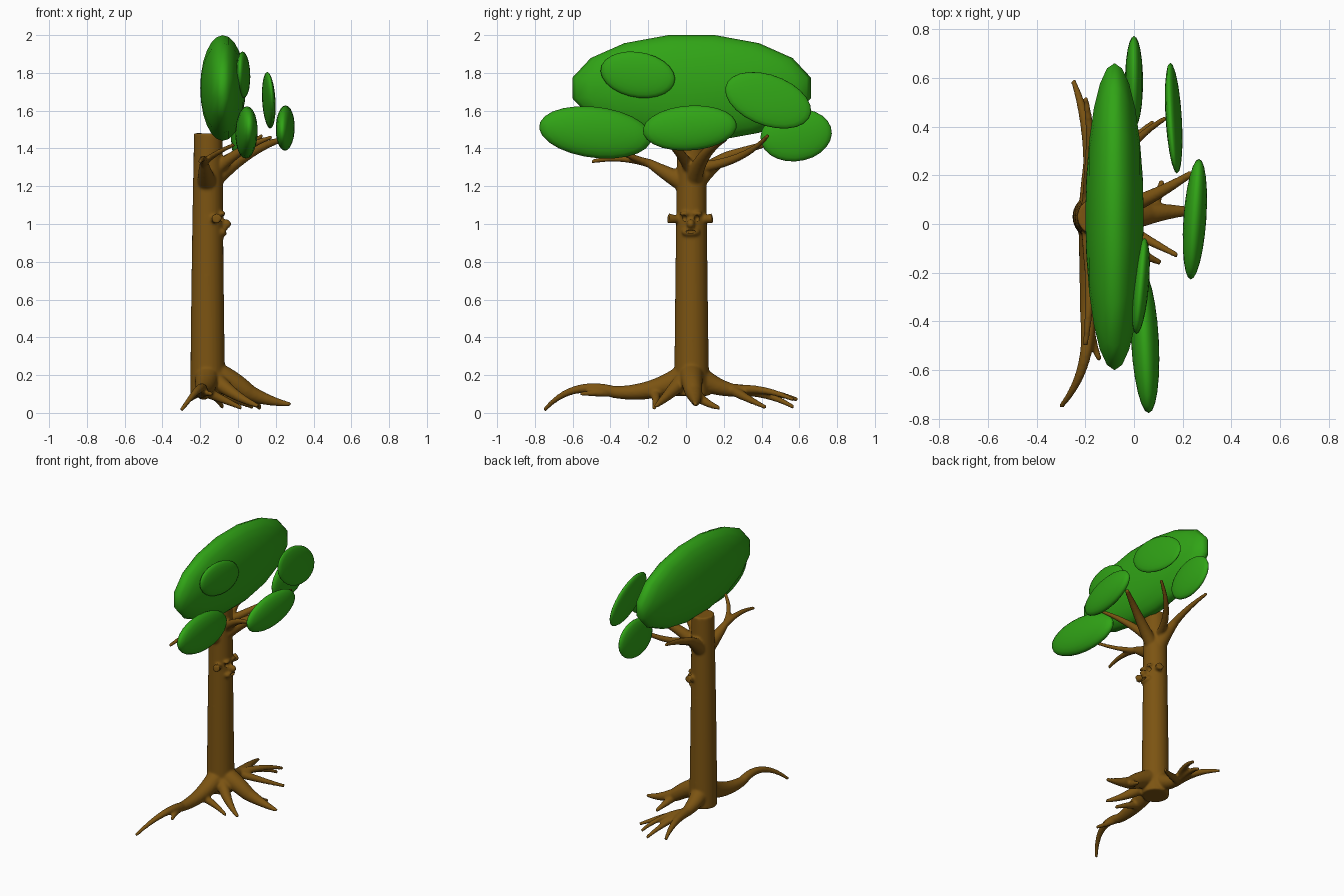
import bpy, bmesh, math
from mathutils import Vector, Matrix

cube = bpy.data.objects.get("Cube")
if cube:
    bpy.data.objects.remove(cube, do_unlink=True)


def material(name, rgb):
    m = bpy.data.materials.new(name)
    m.use_nodes = True
    m.diffuse_color = (*rgb, 1)
    m.node_tree.nodes["Principled BSDF"].inputs["Base Color"].default_value = (*rgb, 1)
    return m


bark = material("bark brown", (0.2, 0.088, 0.006))
leaf = material("leaf green", (0.03, 0.37, 0.008))


def finish(bm, name, mat):
    bmesh.ops.recalc_face_normals(bm, faces=bm.faces)
    mesh = bpy.data.meshes.new(name)
    bm.to_mesh(mesh)
    bm.free()
    mesh.materials.append(mat)
    mesh.shade_smooth()
    ob = bpy.data.objects.new(name, mesh)
    bpy.context.collection.objects.link(ob)
    return ob


def limb(bm, start, bend, tip, thick, thin=.011, sides=16, steps=12):
    """Tapered round tube on an arc that passes through the bend point."""
    start, bend, tip = Vector(start), Vector(bend), Vector(tip)
    reach = (bend - start).length
    share = reach / (reach + (tip - bend).length)
    handle = (bend - start * (1 - share) ** 2 - tip * share ** 2) / (2 * share * (1 - share))
    side = (handle - start).normalized().orthogonal()
    rings = []
    for i in range(steps + 1):
        t = i / steps
        centre = start * (1 - t) ** 2 + handle * 2 * t * (1 - t) + tip * t * t
        along = ((handle - start) * (1 - t) + (tip - handle) * t).normalized()
        side = (side - along * side.dot(along)).normalized()
        up = along.cross(side)
        radius = thick + (thin - thick) * t
        angles = [math.tau * k / sides for k in range(sides)]
        rings.append([bm.verts.new(centre + radius * (side * math.cos(a) + up * math.sin(a)))
                      for a in angles])
    for low, high in zip(rings, rings[1:]):
        for k in range(sides):
            n = (k + 1) % sides
            bm.faces.new((low[k], low[n], high[n], high[k]))
    bm.faces.new(rings[0][::-1])
    bm.faces.new(rings[-1])


def ball(bm, centre, size):
    bmesh.ops.create_uvsphere(bm, u_segments=20, v_segments=12, radius=1,
                              matrix=Matrix.Translation(centre) @ Matrix.Diagonal((*size, 1)))


# Trunk
bm = bmesh.new()
limb(bm, (-.16, .03, .09), (-.161, .029, .7), (-.157, .03, 1.48), .093, .076, sides=24)

# Roots: a thick one to each fork, then thin ones outward
hub = (-.16, .03, .22)
left_fork = (-.19, -.38, .11)
right_fork = (-.175, .25, .12)
front_fork = (.05, .04, .11)
limb(bm, hub, (-.17, -.1, .15), left_fork, .07, .032)
limb(bm, hub, (-.17, .13, .155), right_fork, .07, .034)
limb(bm, hub, (-.06, .03, .18), front_fork, .07, .047)
limb(bm, left_fork, (-.2, -.54, .13), (-.3, -.75, .015), .032)
limb(bm, left_fork, (-.17, -.48, .105), (-.14, -.56, .1), .026)
limb(bm, right_fork, (-.2, .42, .11), (-.25, .59, .07), .034)
limb(bm, right_fork, (-.14, .4, .1), (-.08, .57, .03), .03)
limb(bm, right_fork, (-.1, .4, .12), (-.04, .57, .07), .028)
limb(bm, right_fork, (-.05, .32, .08), (.08, .42, .03), .03)
limb(bm, front_fork, (.14, .05, .075), (.28, .05, .045), .046)
limb(bm, front_fork, (.09, .1, .06), (.115, .18, .025), .035)
limb(bm, hub, (-.02, -.09, .1), (.11, -.16, .035), .055)
limb(bm, (-.17, -.17, .11), (-.1, -.16, .08), (.02, -.17, .025), .03)

# Branches
crotch = (-.16, .03, 1.2)
left_limb = (-.18, -.19, 1.32)
right_limb = (-.18, .22, 1.36)
limb(bm, crotch, (-.17, -.07, 1.25), left_limb, .06, .024)
limb(bm, crotch, (-.17, .12, 1.29), right_limb, .06, .026)
limb(bm, left_limb, (-.185, -.34, 1.345), (-.2, -.5, 1.33), .024)
limb(bm, left_limb, (-.12, -.32, 1.37), (-.02, -.42, 1.42), .02)
limb(bm, right_limb, (-.18, .36, 1.405), (-.2, .52, 1.45), .026)
limb(bm, (-.15, .08, 1.3), (-.02, .31, 1.37), (.13, .435, 1.47), .03)
limb(bm, crotch, (.02, .09, 1.35), (.24, .21, 1.45), .05, .014)
limb(bm, (-.12, .03, 1.28), (-.01, -.03, 1.37), (.18, -.13, 1.46), .035)

# Face: side knobs, brows, nose and lips
for s in (-1, 1):
    limb(bm, (-.13, .022 + s * .05, 1.025), (-.118, .022 + s * .09, 1.027),
         (-.112, .022 + s * .118, 1.03), .017, .028)
    ball(bm, (-.083, .025 + s * .032, 1.055), (.018, .03, .012))
ball(bm, (-.065, .025, 1), (.03, .022, .026))
ball(bm, (-.085, .025, .957), (.028, .05, .026))
wood = finish(bm, "trunk_with_roots_and_branches", bark)

# Fuse everything wooden into one soft skin
remesh = wood.modifiers.new("fuse", "REMESH")
remesh.mode = "VOXEL"
remesh.voxel_size = 0.008
remesh.use_smooth_shade = True
soften = wood.modifiers.new("soften", "SMOOTH")
soften.iterations = 5

# Hollows for eyes and mouth
bm = bmesh.new()
for s in (-1, 1):
    ball(bm, (-.07, .025 + s * .034, 1.028), (.028, .017, .019))
ball(bm, (-.052, .025, .96), (.022, .03, .01))
hollows = finish(bm, "face_hollow_cutter", bark)
hollows.hide_render = True
hollows.hide_set(True)
cut = wood.modifiers.new("hollows", "BOOLEAN")
cut.operation = "DIFFERENCE"
cut.object = hollows


def foliage(name, centre, size, tilt=0, yaw=0, roll=0, segments=24):
    """Flattened ball whose poles point along x."""
    bm = bmesh.new()
    bmesh.ops.create_uvsphere(bm, u_segments=segments, v_segments=12, radius=1)
    spin = Matrix.Rotation(math.pi / 2, 4, "Y") @ Matrix.Rotation(math.pi / segments, 4, "Z")
    turn = (Matrix.Rotation(math.radians(yaw), 4, "Z") @ Matrix.Rotation(math.radians(roll), 4, "Y")
            @ Matrix.Rotation(math.radians(tilt), 4, "X"))
    bm.transform(Matrix.Translation(centre) @ turn @ Matrix.Diagonal((*size, 1)) @ spin)
    finish(bm, name, leaf)


foliage("main_crown", (-.08, .03, 1.72), (.12, .643, .285), segments=16)
foliage("upper_leaf_clump", (.027, -.255, 1.79), (.034, .2, .12), -10, -5)
foliage("high_back_leaf_clump", (.163, .435, 1.655), (.03, .238, .135), -20, 5, -6)
foliage("low_front_leaf_clump", (.045, -.48, 1.485), (.057, .3, .135), -7, 3)
foliage("middle_leaf_clump", (.25, .02, 1.508), (.047, .25, .119), 4, -4)
foliage("low_back_leaf_clump", (0, .583, 1.47), (.037, .19, .138), 8)
